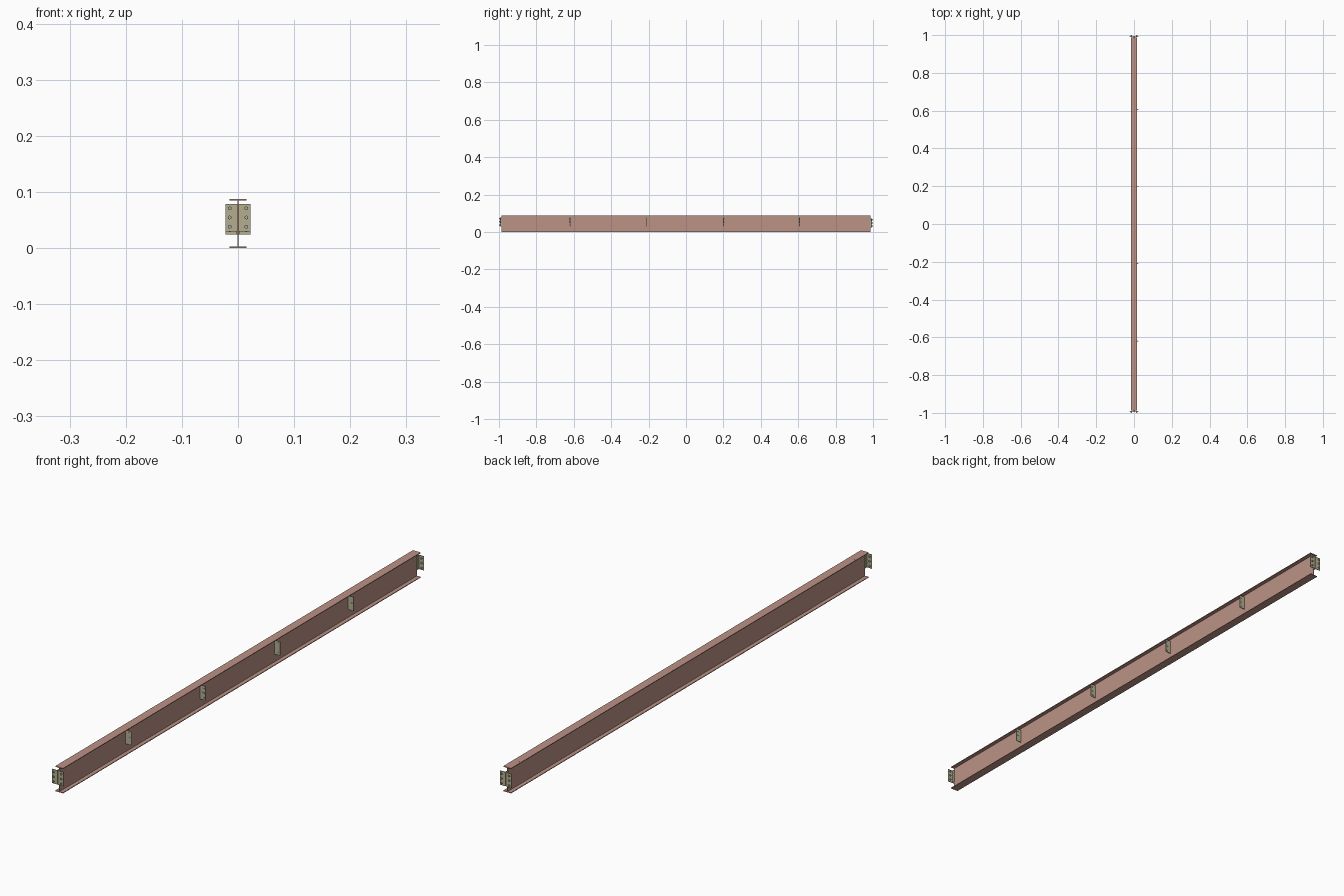
import bpy, bmesh, math
from mathutils import Matrix

if "Cube" in bpy.data.objects:
    bpy.data.objects.remove(bpy.data.objects["Cube"])


def material(name, color):
    m = bpy.data.materials.new(name)
    m.diffuse_color = color
    m.use_nodes = True
    m.node_tree.nodes["Principled BSDF"].inputs["Base Color"].default_value = m.diffuse_color
    return m


STEEL = material("primer_red", (0.50, 0.29, 0.24, 1))
PLATE = material("plate_olive", (0.46, 0.43, 0.27, 1))
BOLT = material("bolt_grey", (0.36, 0.40, 0.42, 1))


def finish(name, bm, mat):
    bmesh.ops.recalc_face_normals(bm, faces=bm.faces)
    me = bpy.data.meshes.new(name)
    bm.to_mesh(me)
    bm.free()
    me.materials.append(mat)
    ob = bpy.data.objects.new(name, me)
    bpy.context.collection.objects.link(ob)
    return ob


def extrude_profile(name, pts, vec, mat):
    bm = bmesh.new()
    f = bm.faces.new([bm.verts.new(p) for p in pts])
    r = bmesh.ops.extrude_face_region(bm, geom=[f])
    bmesh.ops.translate(bm, vec=vec, verts=[v for v in r["geom"] if isinstance(v, bmesh.types.BMVert)])
    return finish(name, bm, mat)


def bolts(name, x, y, zs, length):
    # hex head and nut on a round shank, axis along y
    bm = bmesh.new()
    rot = Matrix.Rotation(math.pi / 2, 4, "X")
    for z in zs:
        for off, depth, r, n in ((-length / 2 + .0015, .003, .0036, 6),
                                 (length / 2 - .0015, .003, .0036, 6), (0, length, .0018, 12)):
            bmesh.ops.create_cone(bm, cap_ends=True, segments=n, radius1=r, radius2=r, depth=depth,
                                  matrix=Matrix.Translation((x, y + off, z)) @ rot)
    return finish(name, bm, BOLT)


# I-beam
H, L, W, TF, TW = .0875, .987, .015, .0025, .0011
half = [(W, 0), (W, TF), (TW, TF), (TW, H - TF), (W, H - TF), (W, H)]
outline = half + [(-x, z) for x, z in reversed(half)]
extrude_profile("i_beam", [(x, -L, z) for x, z in outline], (0, 2 * L, 0), STEEL)

# end connection angles, one pair at each end of the web
HOLES = (-.0165, 0, .0165)
T, LEG = .0022, .0225
for end, s, zc in (("front", -1, .0545), ("back", 1, .0485)):
    for side, k in (("left", -1), ("right", 1)):
        y0, y1 = s * .9955, s * (.9955 - T)
        x0 = k * TW
        pts = [(x0, y0), (k * LEG, y0), (k * LEG, y1), (x0 + k * T, y1),
               (x0 + k * T, s * .984), (x0, s * .984)]
        extrude_profile(f"{end}_{side}_angle", [(x, y, zc - .0245) for x, y in pts], (0, 0, .049), PLATE)
        bolts(f"{end}_{side}_bolts", k * .015, s * .9945, [zc + h for h in HOLES], .011)

# shear tabs along the right side of the web
for i, y in enumerate((-.62, -.21, .20, .607)):
    extrude_profile(f"shear_tab_{i + 1}",
                    [(TW, y - .0012, .030), (.0225, y - .0012, .030),
                     (.0225, y - .0012, .079), (TW, y - .0012, .079)], (0, .0024, 0), PLATE)
    bolts(f"shear_tab_{i + 1}_bolts", .015, y, [.0545 + h for h in HOLES], .0045)

# small erection marks on the top flange
for end, y in (("front", -.917), ("back", .93)):
    bm = bmesh.new()
    bmesh.ops.create_cone(bm, cap_ends=True, segments=12, radius1=.002, radius2=.002, depth=.0006,
                          matrix=Matrix.Translation((-.0085, y, H)))
    finish(f"{end}_flange_mark", bm, BOLT)
